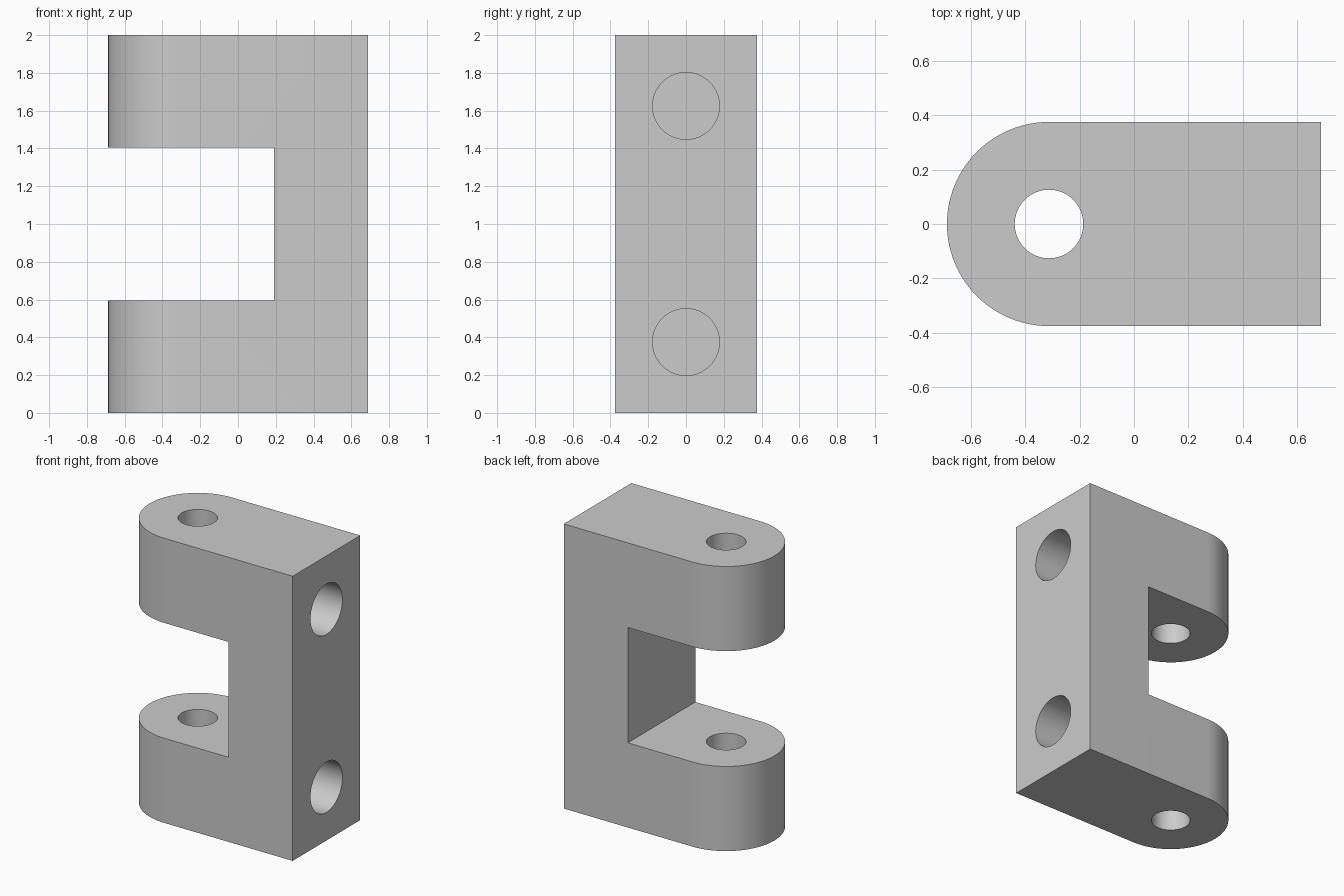
import bpy, bmesh, math
from mathutils import Matrix, Vector

cube = bpy.data.objects.get("Cube")
if cube:
    bpy.data.objects.remove(cube, do_unlink=True)

HEIGHT, HALF_X, RADIUS = 2.0, 0.6875, 0.375
PIN_X = RADIUS - HALF_X

grey = bpy.data.materials.new("light grey")
grey.use_nodes = True
colour = (0.6, 0.6, 0.6, 1)
grey.diffuse_color = colour
grey.node_tree.nodes["Principled BSDF"].inputs["Base Color"].default_value = colour


def add_object(name, bm):
    bmesh.ops.recalc_face_normals(bm, faces=bm.faces)
    mesh = bpy.data.meshes.new(name)
    bm.to_mesh(mesh)
    bm.free()
    mesh.materials.append(grey)
    obj = bpy.data.objects.new(name, mesh)
    bpy.context.collection.objects.link(obj)
    return obj


def cylinder(name, radius, depth, centre, axis="Z"):
    bm = bmesh.new()
    turn = Matrix.Rotation(math.pi / 2, 4, "Y") if axis == "X" else Matrix()
    bmesh.ops.create_cone(bm, cap_ends=True, segments=64, radius1=radius, radius2=radius,
                          depth=depth, matrix=Matrix.Translation(centre) @ turn)
    return add_object(name, bm)


def box(name, size, centre):
    bm = bmesh.new()
    bmesh.ops.create_cube(bm, size=1, matrix=Matrix.Translation(centre) @ Matrix.Diagonal((*size, 1)))
    return add_object(name, bm)


# Bracket body: plan outline with a rounded end, extruded upward
bm = bmesh.new()
outline = [(HALF_X, -RADIUS), (HALF_X, RADIUS)]
steps = 48
for i in range(steps + 1):
    a = math.pi / 2 + math.pi * i / steps
    outline.append((PIN_X + RADIUS * math.cos(a), RADIUS * math.sin(a)))
base = bm.faces.new([bm.verts.new((x, y, 0)) for x, y in outline])
top = bmesh.ops.extrude_face_region(bm, geom=[base])
bmesh.ops.translate(bm, vec=Vector((0, 0, HEIGHT)),
                    verts=[v for v in top["geom"] if isinstance(v, bmesh.types.BMVert)])
body = add_object("clevis_bracket", bm)

# Cutters: central slot, vertical pin hole, two blind mounting holes
cutters = [
    box("slot_cutter", (1.19, 1, 0.81), (-0.405, 0, 1)),
    cylinder("pin_hole_cutter", 0.126, 3, (PIN_X, 0, 1)),
]
for label, z in (("lower", 0.375), ("upper", 1.625)):
    cutters.append(cylinder(label + "_mounting_hole_cutter", 0.177, 1.24, (HALF_X, 0, z), "X"))

bpy.context.view_layer.objects.active = body
for cutter in cutters:
    mod = body.modifiers.new(cutter.name, "BOOLEAN")
    mod.operation = "DIFFERENCE"
    mod.solver = "EXACT"
    mod.object = cutter
    bpy.ops.object.modifier_apply(modifier=mod.name)
for cutter in cutters:
    bpy.data.objects.remove(cutter, do_unlink=True)

# Smooth curved walls, crisp edges
bpy.ops.object.select_all(action="DESELECT")
body.select_set(True)
bpy.ops.object.shade_smooth_by_angle(angle=math.radians(30))
